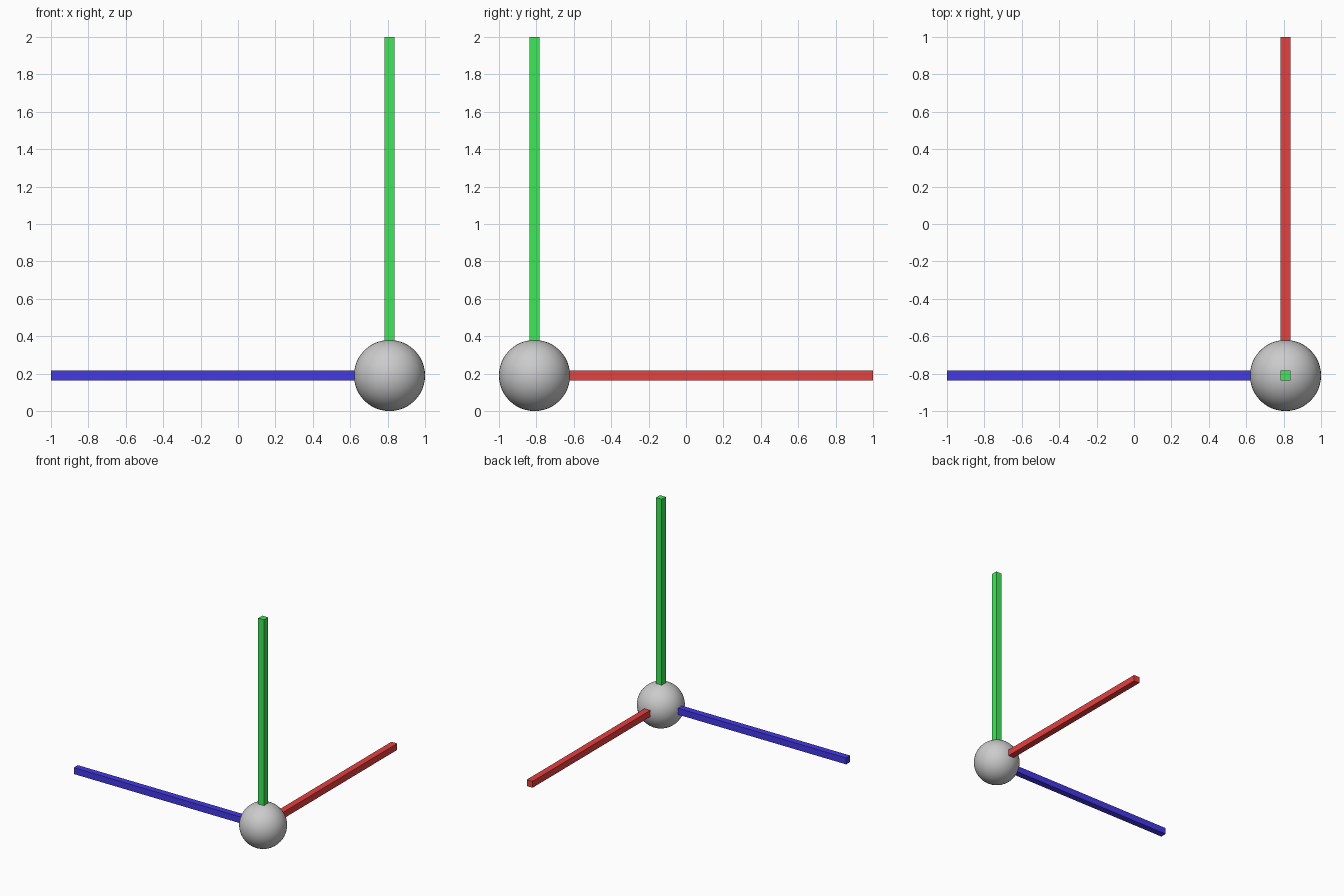
import bpy
from mathutils import Vector

if "Cube" in bpy.data.objects:
    bpy.data.objects.remove(bpy.data.objects["Cube"])

CENTRE = Vector((0.81, -0.81, 0.19))
RADIUS = 0.19
LENGTH = 1.81
WIDTH = 0.056


def axis_bar(name, direction, colour):
    """Square bar running from the ball centre along one axis."""
    d = Vector(direction)
    bpy.ops.mesh.primitive_cube_add(size=1, location=CENTRE + d * LENGTH / 2)
    bar = bpy.context.object
    bar.name = name
    bar.scale = [LENGTH if c else WIDTH for c in direction]
    bpy.ops.object.transform_apply(location=False, rotation=False, scale=True)
    mat = bpy.data.materials.new(name + "_colour")
    mat.diffuse_color = (*colour, 1)
    mat.use_nodes = True
    mat.node_tree.nodes["Principled BSDF"].inputs["Base Color"].default_value = mat.diffuse_color
    bar.data.materials.append(mat)


# Smooth ball at the corner
bpy.ops.mesh.primitive_uv_sphere_add(segments=48, ring_count=24, radius=RADIUS, location=CENTRE)
bpy.context.object.name = "origin_ball"
bpy.ops.object.shade_smooth()

# Three coloured axis bars
axis_bar("blue_bar", (-1, 0, 0), (0.06, 0.04, 0.8))
axis_bar("red_bar", (0, 1, 0), (0.8, 0.05, 0.05))
axis_bar("green_bar", (0, 0, 1), (0.05, 0.8, 0.1))
